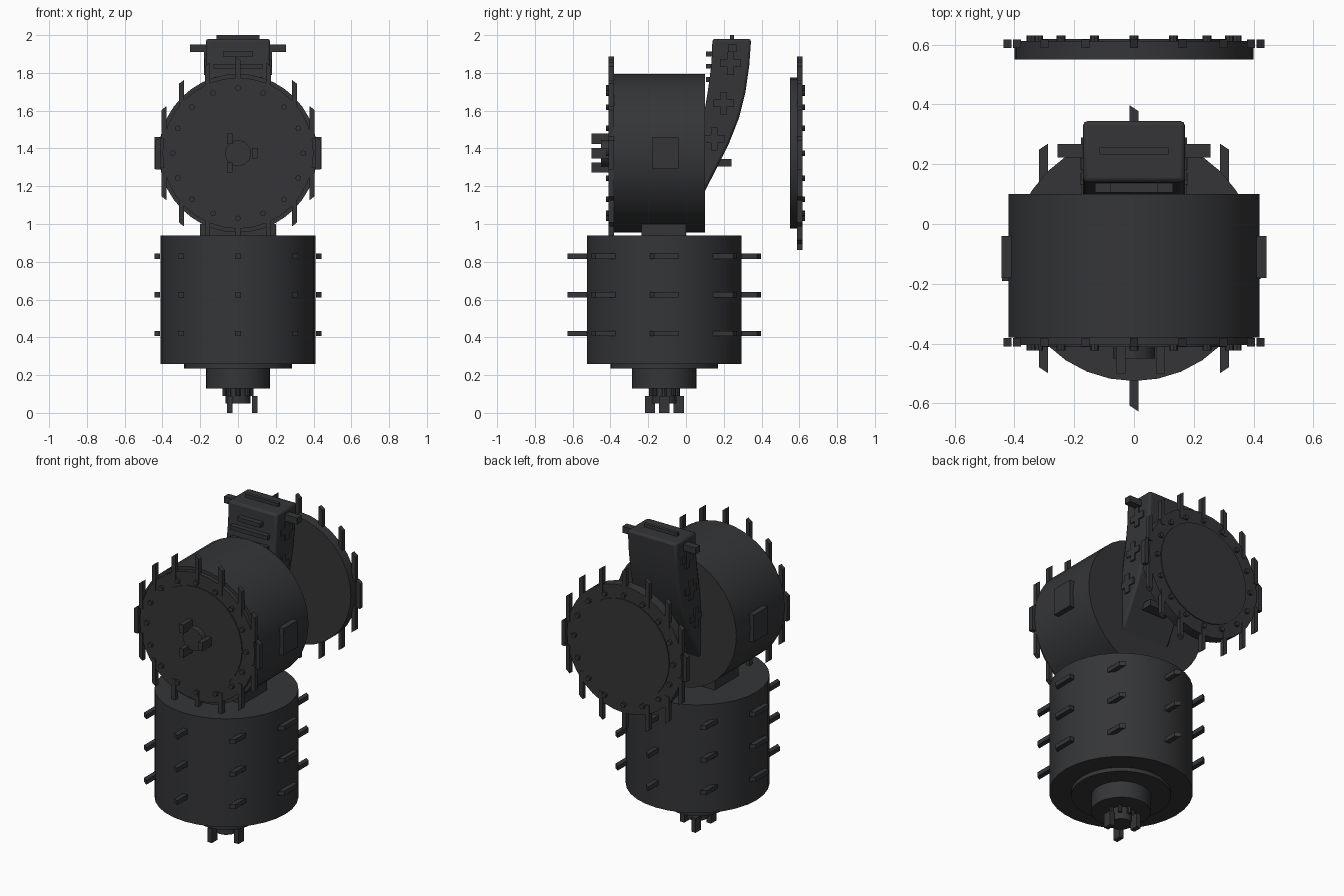
import bpy, bmesh, math
from mathutils import Matrix, Vector

if "Cube" in bpy.data.objects:
    bpy.data.objects.remove(bpy.data.objects["Cube"])

mat = bpy.data.materials.new("dark_metal")
mat.diffuse_color = (0.035, 0.036, 0.039, 1)
mat.use_nodes = True
mat.node_tree.nodes["Principled BSDF"].inputs["Base Color"].default_value = mat.diffuse_color
DY, DZ = -0.115, 1.375          # lower drum axis (y), upper drum axis (z)


def finish(name, bm, smooth=True):
    bmesh.ops.recalc_face_normals(bm, faces=bm.faces)
    me = bpy.data.meshes.new(name)
    bm.to_mesh(me)
    bm.free()
    ob = bpy.data.objects.new(name, me)
    bpy.context.collection.objects.link(ob)
    me.materials.append(mat)
    if smooth:
        bpy.ops.object.select_all(action='DESELECT')
        ob.select_set(True)
        bpy.context.view_layer.objects.active = ob
        bpy.ops.object.shade_smooth_by_angle(angle=math.radians(30))
    return ob


def add_cyl(bm, axis, a, b, r, n=32, c=(0, 0)):
    # axis z: centre c = (x, y);  axis y: centre c = (x, z)
    m = (a + b) / 2
    if axis == 'z':
        M = Matrix.Translation((c[0], c[1], m))
    else:
        M = Matrix.Translation((c[0], m, c[1])) @ Matrix.Rotation(math.pi / 2, 4, 'X')
    bmesh.ops.create_cone(bm, cap_ends=True, segments=n, radius1=r, radius2=r,
                          depth=abs(b - a), matrix=M)


def add_box(bm, x, y, z):
    c = [(p[0] + p[1]) / 2 for p in (x, y, z)]
    s = [abs(p[1] - p[0]) for p in (x, y, z)]
    bmesh.ops.create_cube(bm, size=1, matrix=Matrix.Translation(c) @ Matrix.Diagonal((*s, 1)))


def cyl(name, *args, **kw):
    bm = bmesh.new()
    add_cyl(bm, *args, **kw)
    return finish(name, bm)


def box(name, *args):
    bm = bmesh.new()
    add_box(bm, *args)
    return finish(name, bm, False)


def add_fin(bm, c, half, w, t, axis, tip):
    # straight fin with one chamfered end
    x, y, z = c
    rng = [(x - w, x + w), (y - t, y + t), (z - t, z + t)]
    if axis == 2:
        rng = [(x - w, x + w), (y - t, y + t), (z - half, z + half)]
    else:
        rng[1] = (y - half, y + half)
    start = len(bm.verts)
    add_box(bm, *rng)
    bm.verts.ensure_lookup_table()
    side = 1 if x >= 0 else -1
    for v in bm.verts[start:]:
        if (v.co[axis] - c[axis]) * tip > 0 and (v.co.x - x) * side > 0:
            v.co[axis] -= tip * 0.02


# lower drum, stepped base and saddle
cyl("lower_drum", 'z', 0.26, 0.94, 0.41, c=(0, DY))
cyl("base_flange", 'z', 0.235, 0.26, 0.285, c=(0, DY))
cyl("base_neck", 'z', 0.13, 0.235, 0.17, c=(0, DY))
box("saddle", (-0.2, 0.2), (-0.235, 0.0), (0.93, 1.0))

# three rows of fins on the lower drum
bm = bmesh.new()
for z in (0.42, 0.625, 0.83):
    for k in range(8):
        a = k * math.pi / 4
        x, y = 0.427 * math.cos(a), 0.437 * math.sin(a)
        add_fin(bm, (x, DY + y, z), 0.075, 0.015, 0.014, 1, 1 if y > 0 else -1)
finish("lower_drum_fins", bm, False)

# bottom and front hubs, each with three prongs
bm = bmesh.new()
add_cyl(bm, 'z', 0.05, 0.13, 0.065, 12, (0, DY))
bm2 = bmesh.new()
add_cyl(bm2, 'y', -0.45, -0.40, 0.07, 12, (0, DZ))
for k in range(3):
    a = k * 2 * math.pi / 3
    px, q = 0.088 * math.cos(a), 0.088 * math.sin(a)
    add_box(bm, (px - 0.015, px + 0.015), (DY + q - 0.027, DY + q + 0.027), (0, 0.09))
    add_box(bm2, (px - 0.015, px + 0.015), (-0.5, -0.405), (DZ + q - 0.027, DZ + q + 0.027))
for k in range(8):
    a = k * math.pi / 4
    add_cyl(bm, 'z', 0.09, 0.13, 0.012, 8, (0.07 * math.cos(a), DY + 0.07 * math.sin(a)))
finish("bottom_hub", bm)
finish("front_hub", bm2)

# upper drum with side pads
cyl("upper_drum", 'y', -0.38, 0.10, 0.42, n=40, c=(0, DZ))
for s in (-1, 1):
    box("side_pad", (s * 0.405, s * 0.443), (-0.18, -0.04), (1.29, 1.46))


# bolted end plates: one on the drum, one floating behind it
def end_plate(name, y0, d, inner):
    cyl(name + "_disc", 'y', y0 - d * inner, y0, 0.40, c=(0, DZ))
    cyl(name + "_centre", 'y', y0 - d * 0.02, y0 + d * 0.006, 0.315, c=(0, DZ))
    bolts, fins = bmesh.new(), bmesh.new()
    for k in range(16):
        a = k * math.pi / 8
        ca, sa = math.cos(a), math.sin(a)
        add_cyl(bolts, 'y', y0 - d * 0.01, y0 + d * 0.018, 0.015, 8,
                (0.345 * ca, DZ + 0.345 * sa))
        add_fin(fins, (0.423 * ca, y0 - d * 0.01, DZ + 0.425 * sa), 0.087,
                0.013, 0.014, 2, 1 if sa >= 0 else -1)
    finish(name + "_bolts", bolts)
    finish(name + "_fins", fins, False)


end_plate("front_plate", -0.405, -1, 0.035)
end_plate("rear_cap", 0.612, 1, 0.062)

# curved chute rising from the back of the drum
profile = [(0.14, 1.98), (0.135, 1.85), (0.118, 1.72), (0.095, 1.58), (0.06, 1.4),
           (0.06, 1.15), (0.095, 1.165), (0.16, 1.29), (0.225, 1.42), (0.28, 1.56),
           (0.315, 1.7), (0.335, 1.84), (0.345, 1.98)]
bm = bmesh.new()
f = bm.faces.new([bm.verts.new((-0.17, y, z)) for y, z in profile])
ext = bmesh.ops.extrude_face_region(bm, geom=[f])
bmesh.ops.translate(bm, vec=(0.34, 0, 0),
                    verts=[g for g in ext["geom"] if isinstance(g, bmesh.types.BMVert)])
chute = finish("chute", bm)
bev = chute.modifiers.new("soft_edges", 'BEVEL')
bev.width, bev.segments, bev.limit_method = 0.014, 2, 'ANGLE'
bev.angle_limit = math.radians(50)

# chute top handle, side lugs and rear grille bars
box("top_bar", (-0.115, 0.115), (0.233, 0.255), (1.97, 2.0))
for s in (-1, 1):
    box("chute_lug", (s * 0.16, s * 0.255), (0.223, 0.268), (1.91, 1.95))
for z, w in ((1.9, 0.08), (1.835, 0.13), (1.765, 0.13)):
    box("grille_bar", (-w, w), (0.105, 0.14), (z - 0.013, z + 0.013))
box("chute_rear_tab", (-0.08, 0.08), (0.15, 0.24), (1.305, 1.345))

# cross-shaped brackets on both chute sides
bm = bmesh.new()
for s in (-1, 1):
    for y, z in ((0.235, 1.85), (0.2, 1.64), (0.15, 1.45)):
        add_box(bm, (s * 0.165, s * 0.18), (y - 0.018, y + 0.018), (z - 0.06, z + 0.06))
        add_box(bm, (s * 0.165, s * 0.178), (y - 0.055, y + 0.055), (z - 0.02, z + 0.02))
finish("chute_brackets", bm, False)
